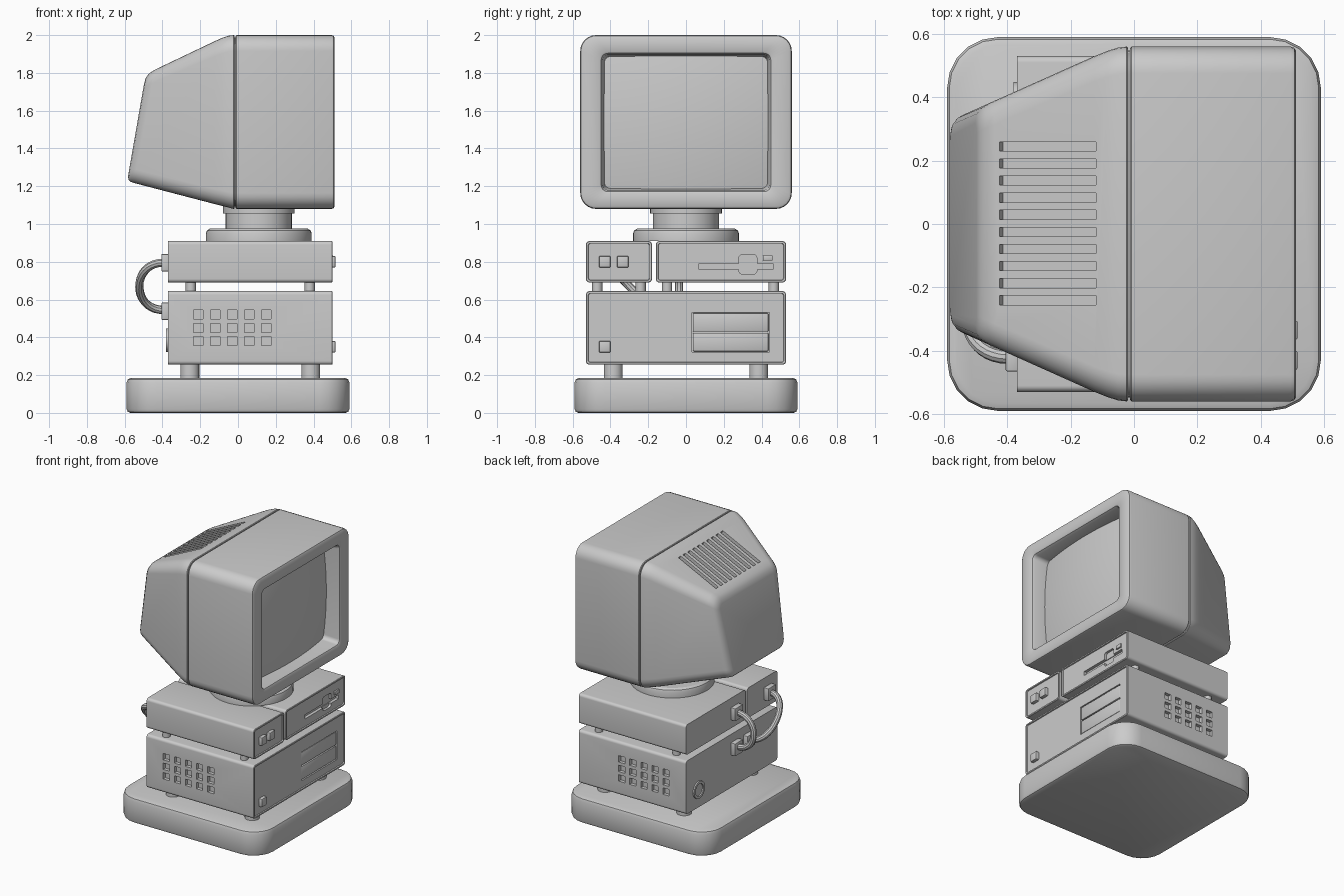
import bpy, bmesh, math
from mathutils import Vector, Matrix

if "Cube" in bpy.data.objects:
    bpy.data.objects.remove(bpy.data.objects["Cube"])


def finish(name, bm):
    bmesh.ops.recalc_face_normals(bm, faces=bm.faces)
    me = bpy.data.meshes.new(name)
    bm.to_mesh(me)
    bm.free()
    ob = bpy.data.objects.new(name, me)
    bpy.context.collection.objects.link(ob)
    return ob


def rrect(hw, hh, r, seg=6):
    """Rounded rectangle as 2D points around the origin."""
    pts = []
    for i, (sx, sy) in enumerate(((1, 1), (-1, 1), (-1, -1), (1, -1))):
        for k in range(seg + 1):
            a = math.pi / 2 * (i + k / seg)
            pts.append((sx * (hw - r) + r * math.cos(a), sy * (hh - r) + r * math.sin(a)))
    return pts


def loft(name, rings):
    bm = bmesh.new()
    vs = [[bm.verts.new(p) for p in ring] for ring in rings]
    n = len(vs[0])
    for a, b in zip(vs, vs[1:]):
        for i in range(n):
            bm.faces.new((a[i], a[(i + 1) % n], b[(i + 1) % n], b[i]))
    bm.faces.new(vs[0])
    bm.faces.new(vs[-1])
    return finish(name, bm)


def ring_x(x, y0, y1, z0, z1, r):
    return [(x, (y0 + y1) / 2 + a, (z0 + z1) / 2 + b)
            for a, b in rrect((y1 - y0) / 2, (z1 - z0) / 2, r)]


def circles(name, prof, loc, n=32, along_x=False):
    """Round part from (radius, height) pairs."""
    rings = []
    for r, h in prof:
        c = [(r * math.cos(2 * math.pi * i / n), r * math.sin(2 * math.pi * i / n)) for i in range(n)]
        rings.append([Vector((h, a, b) if along_x else (a, b, h)) + Vector(loc) for a, b in c])
    return loft(name, rings)


def boxes(name, items, bevel=0, tilt=0):
    """Boxes from (centre, size) pairs in one object."""
    bm = bmesh.new()
    for c, s in items:
        m = Matrix.Translation(c) @ Matrix.Rotation(tilt, 4, 'Y') @ Matrix.Diagonal((*s, 1))
        bmesh.ops.create_cube(bm, size=1, matrix=m)
    if bevel:
        bmesh.ops.bevel(bm, geom=bm.edges[:], offset=bevel, segments=2, profile=0.5, affect='EDGES')
    return finish(name, bm)


def cut(ob, cutter):
    cutter.hide_render = True
    m = ob.modifiers.new("cut", 'BOOLEAN')
    m.operation, m.solver, m.object = 'DIFFERENCE', 'EXACT', cutter
    bpy.context.view_layer.objects.active = ob
    bpy.ops.object.modifier_apply(modifier=m.name)
    bpy.data.objects.remove(cutter)


def case(name, y0, y1, z0, z1):
    """Computer case with a shallow recessed front panel."""
    def ring(x, i, r):
        return ring_x(x, y0 + i, y1 - i, z0 + i, z1 - i, r)
    return loft(name, [ring(-0.37, 0, 0.02), ring(0.497, 0, 0.02), ring(0.50, 0.003, 0.018),
                       ring(0.50, 0.012, 0.012), ring(0.492, 0.014, 0.011)])


# base slab
loft("base", [[(a, b, z) for a, b in rrect(0.59 - i, 0.59 - i, 0.16 - i, 5)]
              for z, i in ((0, 0.02), (0.006, 0.006), (0.02, 0), (0.16, 0), (0.178, 0.007), (0.185, 0.025))])

# lower case with side vents and a drive bay recess
lower = case("lower_case", -0.53, 0.53, 0.255, 0.645)
cut(lower, boxes("vent_cutter", [((-0.21 + 0.09 * i, s * 0.53, 0.38 + 0.07 * k), (0.05, 0.05, 0.047))
                                 for i in range(5) for k in range(3) for s in (-1, 1)]))
cut(lower, boxes("bay_cutter", [((0.50, 0.236, 0.427), (0.06, 0.41, 0.21))]))
boxes("drive_bay_covers", [((0.475, 0.236, z), (0.03, 0.40, 0.098)) for z in (0.375, 0.479)], 0.006)
boxes("power_button", [((0.495, -0.43, 0.35), (0.042, 0.06, 0.06))], 0.005)

# upper cases side by side
case("upper_case_small", -0.53, -0.18, 0.69, 0.91)
drive = case("upper_case_drive", -0.16, 0.53, 0.69, 0.91)
cut(drive, boxes("slot_cutter", [((0.50, 0.265, 0.775), (0.06, 0.39, 0.03))]))
well = [ring_x(x, 0.28, 0.375, 0.735, 0.838, 0.018) for x in (0.475, 0.52)]
cut(drive, loft("well_cutter", well))
boxes("eject_button", [((0.49, 0.433, 0.82), (0.025, 0.05, 0.027))], 0.003)
boxes("upper_buttons", [((0.495, y, 0.80), (0.042, 0.06, 0.06)) for y in (-0.43, -0.335)], 0.005)

# feet
for x in (-0.255, 0.385):
    for y in (-0.385, 0.385):
        circles("lower_foot", [(0.05, 0.18), (0.05, 0.26)], (x, y, 0), 24)
    for y in (-0.47, -0.24, -0.10, 0.465):
        circles("upper_foot", [(0.027, 0.64), (0.027, 0.70)], (x + (0.005 if x < 0 else -0.005), y, 0), 16)

# rear socket ring
circles("rear_socket", [(0.063, -0.36), (0.063, -0.38), (0.045, -0.38), (0.045, -0.371)],
        (0, 0.385, 0.385), 24, True)

# cables and plugs
for y0, y1 in ((-0.42, -0.18), (-0.037, -0.037)):
    boxes("cable_plugs", [((-0.385, y0, 0.795), (0.04, 0.09, 0.092)),
                          ((-0.385, y1, 0.538), (0.04, 0.09, 0.092))], 0.004)
    cu = bpy.data.curves.new("cable", 'CURVE')
    cu.dimensions, cu.bevel_depth, cu.bevel_resolution, cu.resolution_u = '3D', 0.022, 3, 20
    sp = cu.splines.new('BEZIER')
    sp.bezier_points.add(1)
    for p, y, z, d in zip(sp.bezier_points, (y0, y1), (0.795, 0.545), (1, -1)):
        p.handle_left_type = p.handle_right_type = 'FREE'
        p.co = (-0.395, y, z)
        p.handle_left = (-0.395 + 0.17 * d, y, z)
        p.handle_right = (-0.395 - 0.17 * d, y, z)
    cable = bpy.data.objects.new("cable", cu)
    bpy.context.collection.objects.link(cable)
    bpy.ops.object.select_all(action='DESELECT')
    cable.select_set(True)
    bpy.context.view_layer.objects.active = cable
    bpy.ops.object.convert(target='MESH')

# swivel stand
circles("swivel_stand", [(0.28, 0.91), (0.28, 0.95), (0.275, 0.965), (0.26, 0.975), (0.175, 0.975),
                         (0.175, 1.055), (0.19, 1.055), (0.19, 1.11)], (0.11, 0, 0), 48)


# monitor front shell with recessed screen opening
def shell(x, i, r):
    return ring_x(x, -0.56 + i, 0.56 - i, 1.08 + i, 2.0 - i, r)


def opening(x, i, r):
    return ring_x(x, -0.455 + i, 0.455 - i, 1.165 + i, 1.91 - i, r)


loft("monitor_front", [shell(-0.012, 0.004, 0.08), shell(-0.008, 0, 0.084), shell(0.495, 0, 0.084),
                       shell(0.506, 0.004, 0.08), shell(0.512, 0.015, 0.07), opening(0.512, -0.003, 0.04),
                       opening(0.507, 0.006, 0.035), opening(0.49, 0.014, 0.03), opening(0.38, 0.025, 0.03)])
loft("monitor_seam", [shell(x, 0.012, 0.075) for x in (-0.03, 0)])

# bulging screen glass
bm = bmesh.new()
bmesh.ops.create_grid(bm, x_segments=24, y_segments=24, size=1)
for v in bm.verts:
    y, z = v.co.x * 0.435, v.co.y * 0.355
    v.co = (0.45 - 0.2 * (y * y + z * z), y, 1.5375 + z)
glass = finish("screen", bm)
for p in glass.data.polygons:
    if p.normal.x < 0:
        p.flip()


# tapered monitor back
def rear_ring(xt, zt, xb, zb, wt, wb, r):
    w, h = (wt + wb) / 2, (zt - zb) / 2
    out = []
    for a, b in rrect(w, h, r):
        f = (b + h) / (2 * h)
        out.append((xb + (xt - xb) * f, a * (wb + (wt - wb) * f) / w, zb + 2 * h * f))
    return out


rear = loft("monitor_back", [rear_ring(*p) for p in (
    (-0.019, 1.996, -0.019, 1.084, 0.556, 0.556, 0.08),
    (-0.023, 2.0, -0.023, 1.08, 0.56, 0.56, 0.084),
    (-0.05, 1.997, -0.05, 1.087, 0.557, 0.557, 0.084),
    (-0.085, 1.985, -0.085, 1.096, 0.546, 0.546, 0.082),
    (-0.125, 1.967, -0.125, 1.106, 0.530, 0.530, 0.08),
    (-0.44, 1.817, -0.55, 1.217, 0.389, 0.340, 0.07),
    (-0.467, 1.80, -0.568, 1.223, 0.373, 0.330, 0.066),
    (-0.487, 1.777, -0.58, 1.234, 0.352, 0.312, 0.055),
    (-0.497, 1.745, -0.582, 1.255, 0.320, 0.285, 0.03))])

# cooling slots in the sloping top
slope = math.atan2(0.15, 0.315)
cut(rear, boxes("slot_cutter", [((-0.272, -0.241 + 0.054 * i, 1.897), (0.338, 0.029, 0.05))
                                for i in range(10)], 0, -slope))

# smooth shading with sharp edges kept
bpy.ops.object.select_all(action='SELECT')
bpy.context.view_layer.objects.active = rear
bpy.ops.object.shade_smooth_by_angle(angle=math.radians(32))
